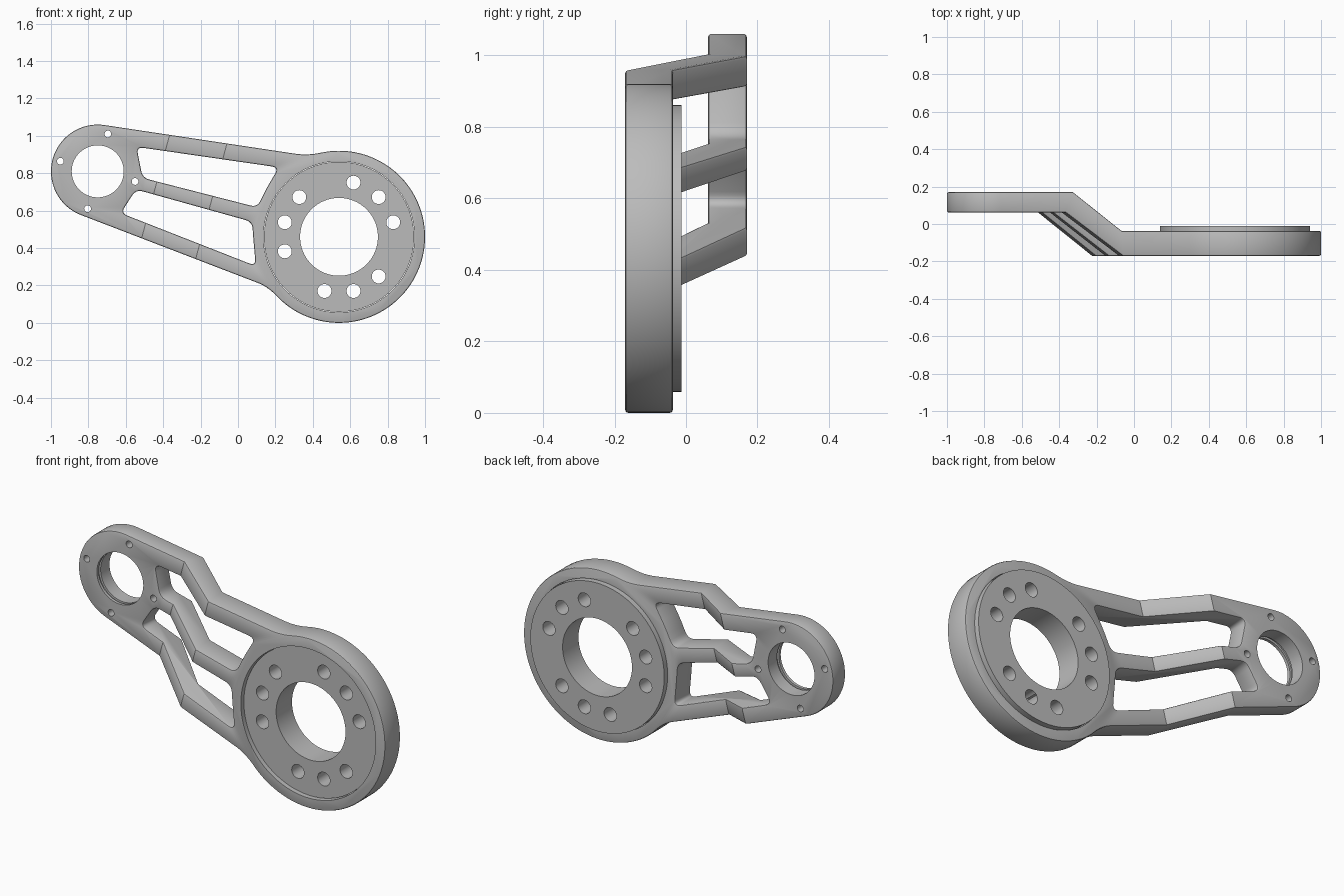
import bpy, bmesh, math
from mathutils import Vector

if "Cube" in bpy.data.objects:
    bpy.data.objects.remove(bpy.data.objects["Cube"], do_unlink=True)

# Material
metal = bpy.data.materials.new("machined grey")
metal.use_nodes = True
GREY = (0.5, 0.5, 0.5, 1)
metal.diffuse_color = GREY
metal.node_tree.nodes["Principled BSDF"].inputs["Base Color"].default_value = GREY

# Centres of the two ends in the x-z plane, and the arm direction
SMALL, SMALL_R = Vector((-0.75, 0.81)), 0.25
BIG, BIG_R = Vector((0.54, 0.46)), 0.46
AXIS = (BIG - SMALL).normalized()
ACROSS = Vector((-AXIS.y, AXIS.x))


def upright(a, b, depth):
    return (a, depth, b)


def along_arm(u, y, v):
    p = SMALL + AXIS * u + ACROSS * v
    return (p.x, y, p.y)


def prism(name, points, start, end, place=upright):
    """Extrude a closed 2D profile between two depths."""
    bm = bmesh.new()
    ends = [[bm.verts.new(place(p[0], p[1], d)) for p in points] for d in (start, end)]
    bm.faces.new(ends[0])
    bm.faces.new(ends[1][::-1])
    n = len(points)
    for i in range(n):
        j = (i + 1) % n
        bm.faces.new((ends[0][i], ends[1][i], ends[1][j], ends[0][j]))
    bmesh.ops.recalc_face_normals(bm, faces=bm.faces)
    mesh = bpy.data.meshes.new(name)
    bm.to_mesh(mesh)
    bm.free()
    mesh.materials.append(metal)
    obj = bpy.data.objects.new(name, mesh)
    bpy.context.collection.objects.link(obj)
    return obj


def arc(centre, r, start, end, n):
    angles = [math.radians(start + (end - start) * i / n) for i in range(n + 1)]
    return [centre + Vector((math.cos(a), math.sin(a))) * r for a in angles]


def curve(a, corner, b, n=6):
    a, corner, b = Vector(a), Vector(corner), Vector(b)
    return [a.lerp(corner, i / n).lerp(corner.lerp(b, i / n), i / n) for i in range(n + 1)]


def rounded(points, cut):
    """Round every corner of a polygon."""
    pts = [Vector(p) for p in points]
    out = []
    for i, p in enumerate(pts):
        before, after = pts[i - 1] - p, pts[(i + 1) % len(pts)] - p
        out += curve(p + before.normalized() * cut, p, p + after.normalized() * cut)
    return out


def cylinder(name, centre, r, start, end, n=96):
    return prism(name, arc(centre, r, 0, 360, n)[:-1], start, end)


def bake(obj):
    graph = bpy.context.evaluated_depsgraph_get()
    mesh = bpy.data.meshes.new_from_object(obj.evaluated_get(graph))
    obj.modifiers.clear()
    obj.data = mesh


def cut(obj, tool, operation='DIFFERENCE'):
    tool.hide_render = True
    mod = obj.modifiers.new("cut", 'BOOLEAN')
    mod.operation, mod.object, mod.solver = operation, tool, 'EXACT'
    bake(obj)
    bpy.data.objects.remove(tool, do_unlink=True)


# Arm body: front outline with blended joins to the large end
big_arc = arc(BIG, BIG_R, 102.6, -134.1, 80)
outline = arc(SMALL, SMALL_R, 249, 81.6, 48)
outline += curve((0.30, 0.905), (0.37, 0.894), big_arc[0])[:-1]
outline += big_arc
outline += curve(big_arc[-1], (0.165, 0.191), (0.11, 0.212))[1:]
body = prism("arm_body", outline, -0.5, 0.5)

# Offset bend across the arm
step = [(-1, 0.17), (0.361, 0.17), (0.622, -0.037), (3, -0.037),
        (3, -0.17), (0.628, -0.17), (0.32, 0.062), (-1, 0.062)]
cut(body, prism("bend_profile", step, -2, 2, along_arm), 'INTERSECT')

# Two slots that leave three ribs
upper = [(-0.543, 0.941), (0.218, 0.831), (0.15, 0.715), (0.103, 0.618), (-0.51, 0.775)]
lower = [(-0.545, 0.713), (0.076, 0.540), (0.081, 0.46), (0.095, 0.304), (-0.627, 0.587)]
for points in (upper, lower):
    cut(body, prism("slot_cutter", rounded(points, 0.038), -0.5, 0.5))

# Small edge break
bevel = body.modifiers.new("edge_break", 'BEVEL')
bevel.width, bevel.segments = 0.008, 2
bevel.limit_method, bevel.angle_limit = 'ANGLE', math.radians(50)
bake(body)

# Bearing seat with an inner groove in the small end, and its four screw holes
cut(body, cylinder("bore_cutter", SMALL, 0.139, -0.5, 0.5))
cut(body, cylinder("groove_cutter", SMALL, 0.15, 0.078, 0.094))
tilt = math.degrees(math.atan2(AXIS.y, AXIS.x))
for k in range(4):
    spot = arc(SMALL, 0.207, tilt + 90 * k, 0, 1)[0]
    cut(body, cylinder("screw_cutter", spot, 0.018, -0.5, 0.5, 24))

# Seat for the mounting disc
cut(body, cylinder("seat_cutter", BIG, 0.404, -0.5, 0.5, 128))

# Mounting disc, slightly recessed in front and proud at the back
disc = cylinder("mounting_disc", BIG, 0.401, -0.148, -0.012, 128)
cut(disc, cylinder("centre_cutter", BIG, 0.208, -0.5, 0.5))
for k in range(12):
    if k not in (3, 7, 11):
        spot = arc(BIG, 0.30, 15 + 30 * k, 0, 1)[0]
        cut(disc, cylinder("bolt_cutter", spot, 0.037, -0.5, 0.5, 32))

# Smooth the round walls, keep the edges crisp
for obj in (body, disc):
    bpy.ops.object.select_all(action='DESELECT')
    obj.select_set(True)
    bpy.context.view_layer.objects.active = obj
    bpy.ops.object.shade_smooth_by_angle(angle=math.radians(28))
